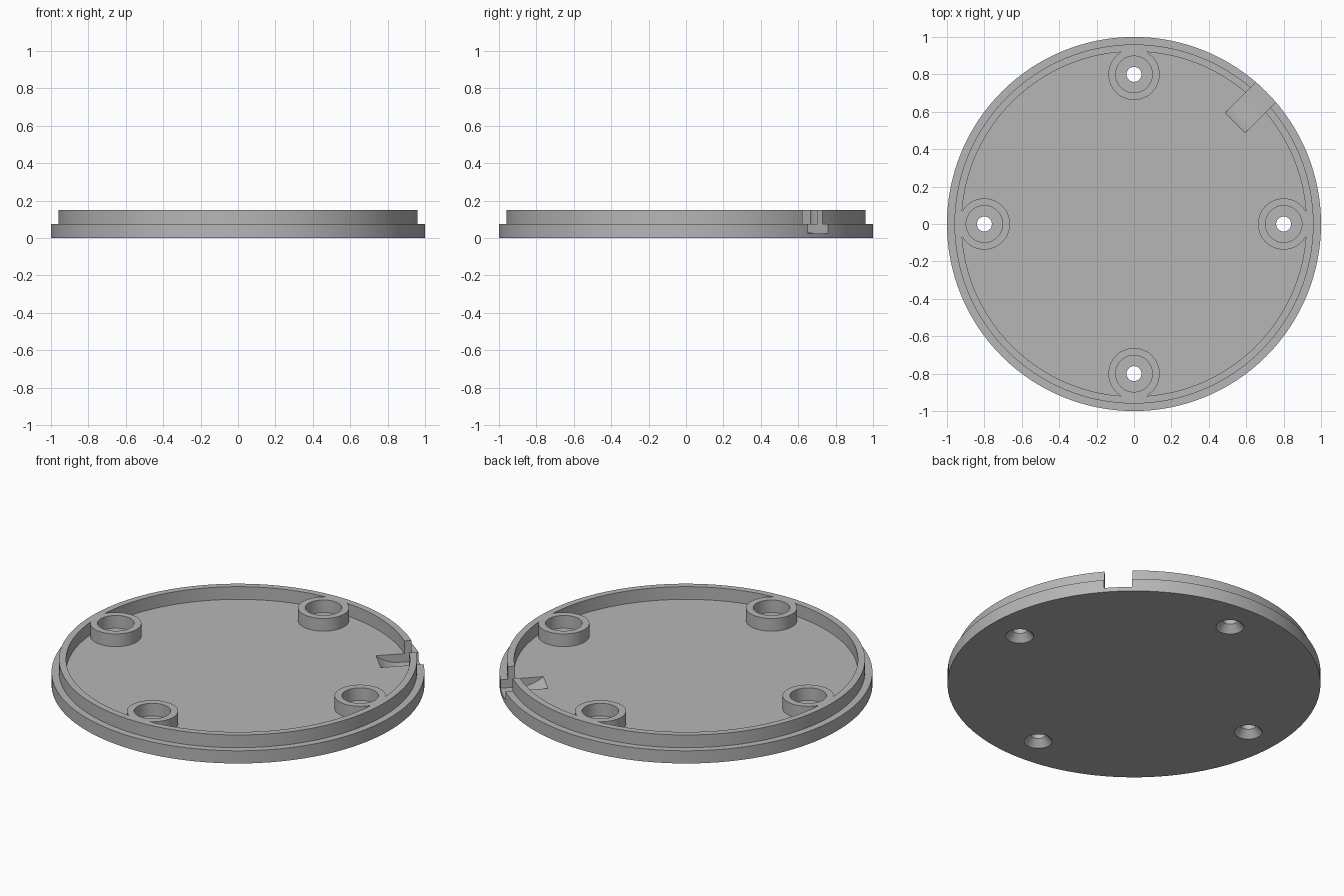
import bpy, bmesh, math
from mathutils import Matrix

if "Cube" in bpy.data.objects:
    bpy.data.objects.remove(bpy.data.objects["Cube"], do_unlink=True)

FLOOR, TOP, OVER = 0.075, 0.15, 0.25      # floor height, rim height, cutter clearance
BOSS_AT, BOSS_R = 0.8, 0.137
SLOT_IN, SLOT_W, SLOT_Z = 0.764, 0.151, 0.025

grey = bpy.data.materials.new("plain_grey")
grey.use_nodes = True
grey.diffuse_color = (0.47, 0.47, 0.47, 1)
grey.node_tree.nodes["Principled BSDF"].inputs["Base Color"].default_value = grey.diffuse_color


def finish(name, bm):
    bmesh.ops.recalc_face_normals(bm, faces=bm.faces)
    mesh = bpy.data.meshes.new(name)
    bm.to_mesh(mesh)
    bm.free()
    mesh.materials.append(grey)
    obj = bpy.data.objects.new(name, mesh)
    bpy.context.collection.objects.link(obj)
    return obj


def lathe(name, profile, segments, centres=((0, 0),)):
    """Solid of revolution from (radius, height) points, closed by flat caps."""
    bm = bmesh.new()
    for cx, cy in centres:
        rings = []
        for r, z in profile:
            angles = [math.tau * i / segments for i in range(segments)]
            rings.append([bm.verts.new((cx + r * math.cos(a), cy + r * math.sin(a), z)) for a in angles])
        for low, high in zip(rings, rings[1:]):
            for i in range(segments):
                j = (i + 1) % segments
                bm.faces.new((low[i], low[j], high[j], high[i]))
        bm.faces.new(rings[0][::-1])
        bm.faces.new(rings[-1])
    return finish(name, bm)


def cut(target, cutter):
    mod = target.modifiers.new("cut", 'BOOLEAN')
    mod.operation, mod.solver, mod.object = 'DIFFERENCE', 'EXACT', cutter
    bpy.context.view_layer.objects.active = target
    bpy.ops.object.modifier_apply(modifier=mod.name)
    bpy.data.objects.remove(cutter, do_unlink=True)


# Stepped disc
cover = lathe("round_cover", [(1, 0), (1, FLOOR), (0.96, FLOOR), (0.96, TOP)], 128)

# Pocket inside the rim, leaving the four screw bosses standing
spots = [(BOSS_AT, 0), (0, BOSS_AT), (-BOSS_AT, 0), (0, -BOSS_AT)]
pocket = lathe("pocket_cutter", [(0.922, FLOOR), (0.922, OVER)], 128)
cut(pocket, lathe("boss_shape", [(BOSS_R, 0), (BOSS_R, 2 * OVER)], 64, spots))
cut(cover, pocket)

# Screw holes: countersunk below, counterbored above
hole = [(0.084, -0.01), (0.04, 0.04), (0.04, FLOOR), (0.098, FLOOR), (0.098, OVER)]
cut(cover, lathe("hole_cutter", hole, 48, spots))

# Cable slot through the rim with a curved ramp down from the floor
run, drop = 0.13, FLOOR - SLOT_Z
radius = (run ** 2 + drop ** 2) / (2 * drop)
sweep = math.asin(run / radius)
outline = [(1.1, SLOT_Z), (1.1, OVER), (SLOT_IN, OVER)]
for i in range(11):
    a = sweep * (1 - i / 10)
    outline.append((SLOT_IN + run - radius * math.sin(a), SLOT_Z + radius * (1 - math.cos(a))))
bm = bmesh.new()
face = bm.faces.new([bm.verts.new((r, -SLOT_W / 2, z)) for r, z in outline])
extruded = bmesh.ops.extrude_face_region(bm, geom=[face])["geom"]
bmesh.ops.translate(bm, vec=(0, SLOT_W, 0), verts=[v for v in extruded if isinstance(v, bmesh.types.BMVert)])
bm.transform(Matrix.Rotation(math.radians(45), 4, 'Z'))
cut(cover, finish("slot_cutter", bm))

# Smooth round walls, sharp edges
bpy.ops.object.select_all(action='DESELECT')
cover.select_set(True)
bpy.context.view_layer.objects.active = cover
bpy.ops.object.shade_smooth_by_angle(angle=math.radians(30))
